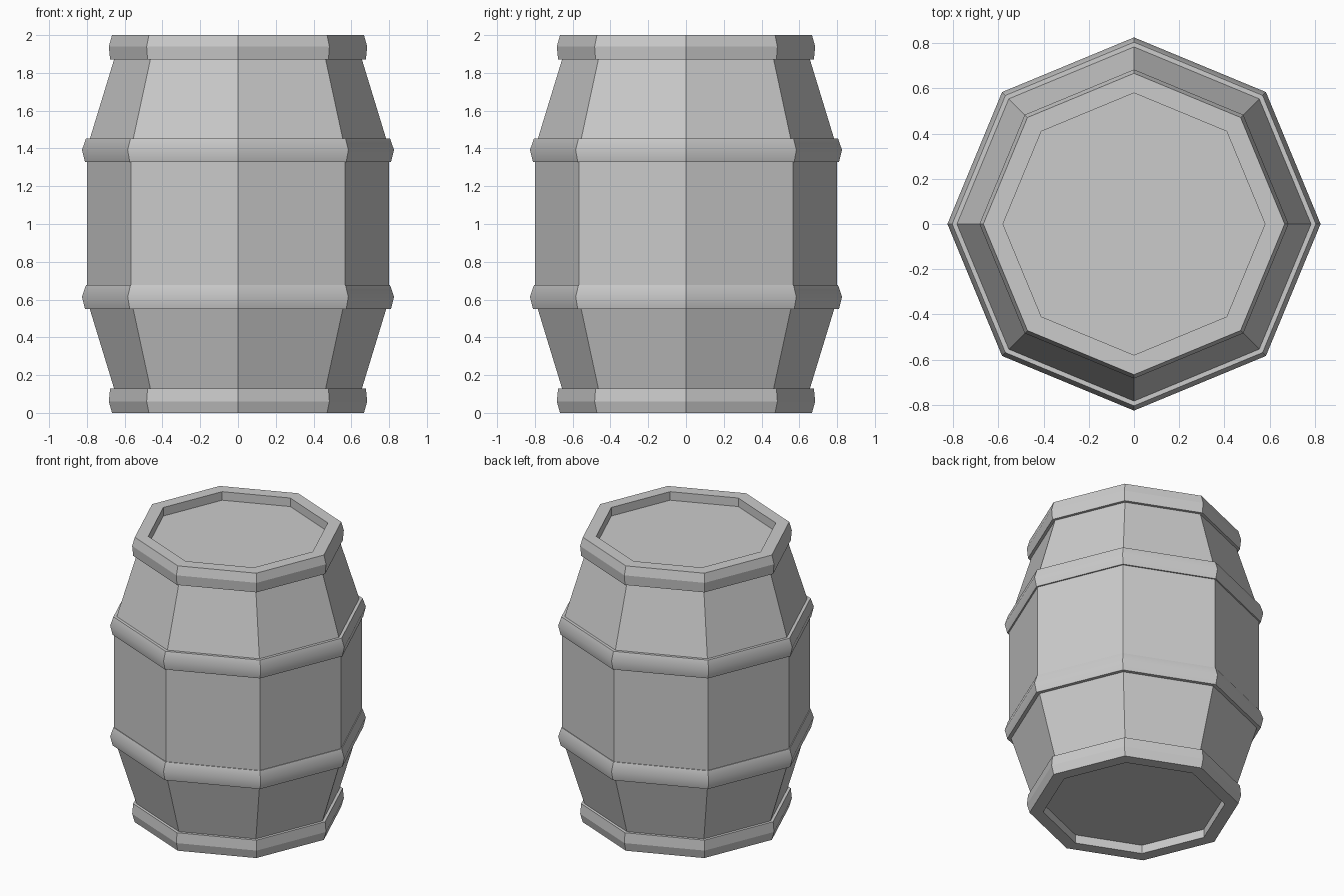
import bpy, bmesh
from math import cos, sin, pi, radians

if "Cube" in bpy.data.objects:
    bpy.data.objects.remove(bpy.data.objects["Cube"])

SIDES = 8


def lathe(name, profile, ring=False, smooth=False):
    """Spin an (r, z) profile into an octagon; close it as a ring or cap both ends."""
    bm = bmesh.new()
    loops = [[bm.verts.new((r * cos(2 * pi * i / SIDES), r * sin(2 * pi * i / SIDES), z))
              for i in range(SIDES)] for r, z in profile]
    pairs = list(zip(loops, loops[1:]))
    if ring:
        pairs.append((loops[-1], loops[0]))
    else:
        bm.faces.new(loops[0][::-1])
        bm.faces.new(loops[-1])
    for a, b in pairs:
        for i in range(SIDES):
            j = (i + 1) % SIDES
            bm.faces.new((a[i], a[j], b[j], b[i]))
    bmesh.ops.recalc_face_normals(bm, faces=bm.faces)
    mesh = bpy.data.meshes.new(name)
    bm.to_mesh(mesh)
    bm.free()
    obj = bpy.data.objects.new(name, mesh)
    bpy.context.collection.objects.link(obj)
    if smooth:
        bpy.ops.object.select_all(action='DESELECT')
        obj.select_set(True)
        bpy.context.view_layer.objects.active = obj
        bpy.ops.object.shade_smooth_by_angle(angle=radians(35))
    return obj


def flip(profile):
    return [(r, 2 - z) for r, z in profile]


# Wooden body; its flat ends are the recessed lids
lathe("barrel_body", [(0.635, 0.06), (0.80, 0.60), (0.80, 1.40), (0.635, 1.94)])

# End hoops, which also form the raised rims around the lids
end_hoop = [(0.58, 0), (0.667, 0), (0.684, 0.06), (0.677, 0.13), (0.58, 0.13)]
lathe("bottom_rim_hoop", end_hoop, ring=True)
lathe("top_rim_hoop", flip(end_hoop), ring=True)

# Rounded hoops around the belly
for name, z in (("lower_hoop", 0.55), ("upper_hoop", 1.327)):
    lathe(name, [(0.74, z), (0.81, z), (0.826, z + 0.065), (0.805, z + 0.126),
                 (0.74, z + 0.126)], ring=True, smooth=True)
